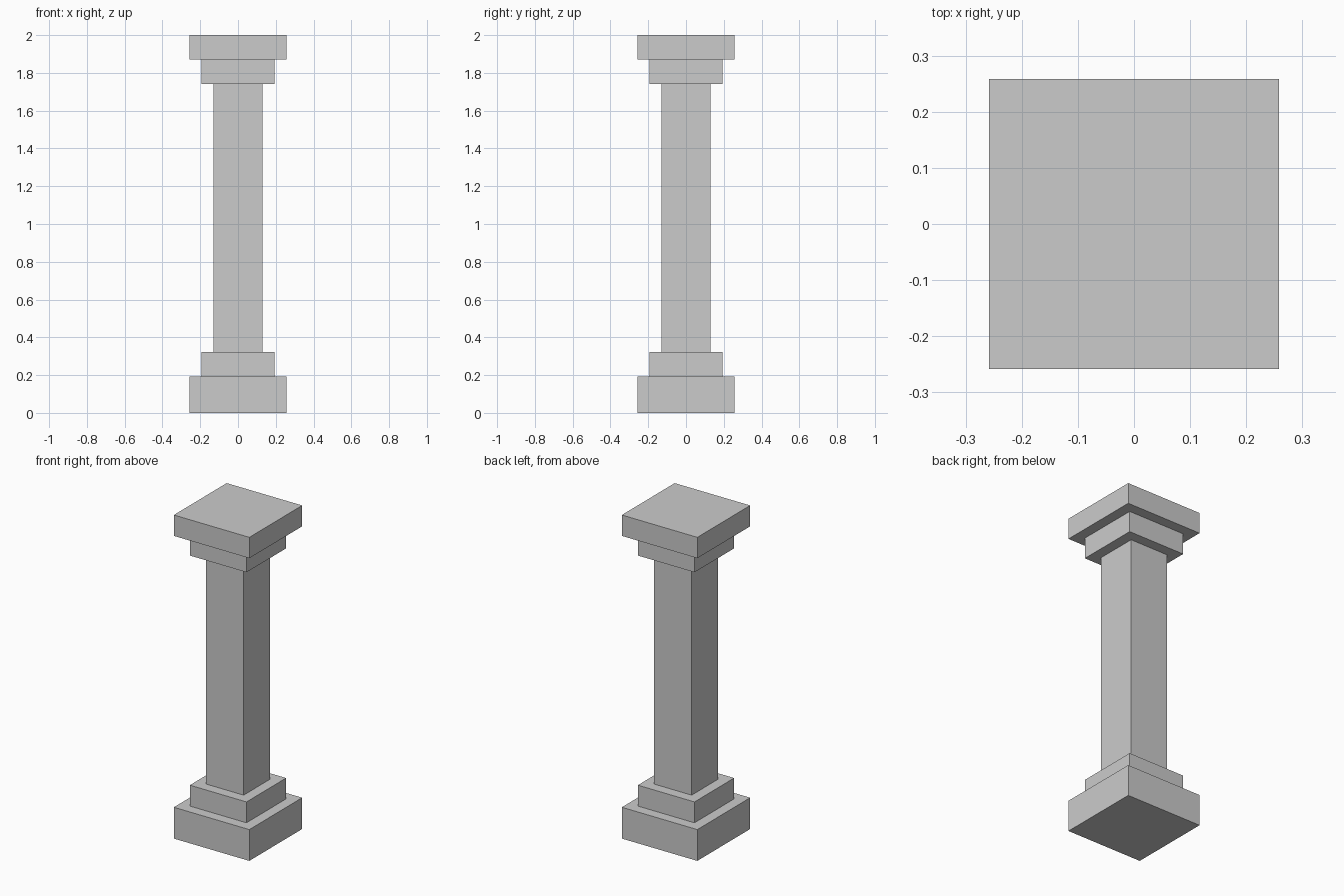
import bpy

if "Cube" in bpy.data.objects:
    bpy.data.objects.remove(bpy.data.objects["Cube"])

# The column follows a modular grid: 31 units tall in total
U = 2.0 / 31


def block(name, half_width, z0, z1):
    """Square block, sized in grid units."""
    bpy.ops.mesh.primitive_cube_add(size=1, location=(0, 0, (z0 + z1) / 2 * U))
    ob = bpy.context.object
    ob.name = name
    ob.scale = (2 * half_width * U, 2 * half_width * U, (z1 - z0) * U)
    bpy.ops.object.transform_apply(location=False, rotation=False, scale=True)
    return ob


# Parts from bottom to top: name, half width, height
parts = [
    ("base_plinth", 4, 3),
    ("base_step", 3, 2),
    ("shaft", 2, 22),
    ("capital_step", 3, 2),
    ("capital_slab", 4, 2),
]
z = 0
for name, half_width, height in parts:
    block(name, half_width, z, z + height)
    z += height
